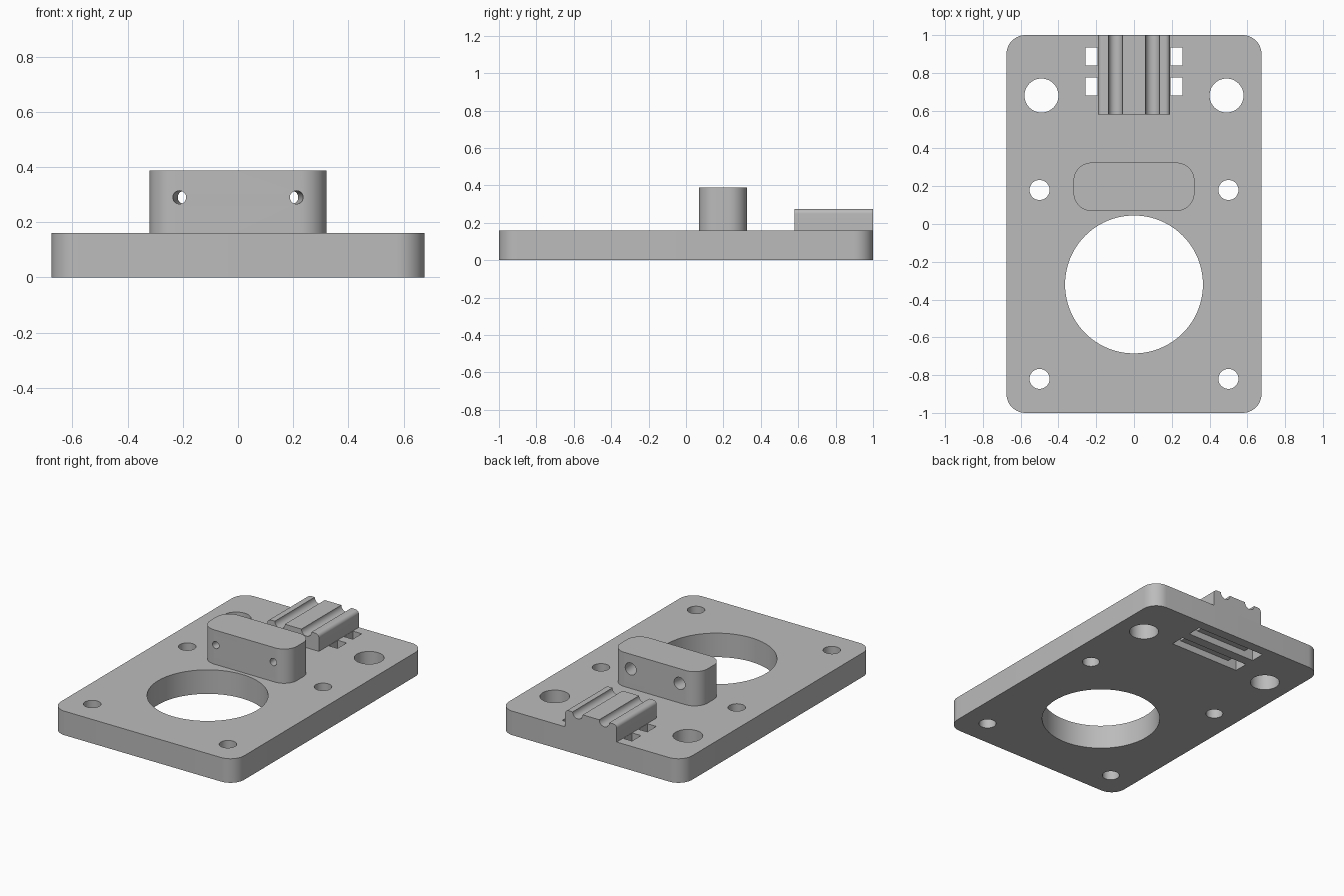
import bpy, bmesh
from math import pi, sin, cos, radians
from mathutils import Vector

cube = bpy.data.objects.get("Cube")
if cube:
    bpy.data.objects.remove(cube, do_unlink=True)

grey = bpy.data.materials.new("plain grey")
grey.use_nodes = True
grey.diffuse_color = (0.5, 0.5, 0.5, 1)
grey.node_tree.nodes["Principled BSDF"].inputs["Base Color"].default_value = (0.5, 0.5, 0.5, 1)

T = 0.16  # plate thickness


def arc(cx, cy, r, a0, a1, n=12):
    """Points along an arc, angles in degrees."""
    steps = [radians(a0 + (a1 - a0) * i / n) for i in range(n + 1)]
    return [(cx + r * cos(a), cy + r * sin(a)) for a in steps]


def rounded_rect(hx, hy, r, cy=0):
    pts = []
    for k, (sx, sy) in enumerate([(1, 1), (-1, 1), (-1, -1), (1, -1)]):
        pts += arc(sx * (hx - r), cy + sy * (hy - r), r, 90 * k, 90 * k + 90)
    return pts


def prism(name, start, sweep):
    """Solid made by sweeping a closed outline along a vector."""
    bm = bmesh.new()
    face = bm.faces.new([bm.verts.new(p) for p in start])
    ext = bmesh.ops.extrude_face_region(bm, geom=[face])
    moved = [v for v in ext["geom"] if isinstance(v, bmesh.types.BMVert)]
    bmesh.ops.translate(bm, verts=moved, vec=sweep)
    bmesh.ops.recalc_face_normals(bm, faces=bm.faces)
    me = bpy.data.meshes.new(name)
    bm.to_mesh(me)
    bm.free()
    me.materials.append(grey)
    ob = bpy.data.objects.new(name, me)
    bpy.context.collection.objects.link(ob)
    return ob


def upright(name, outline, z0, z1):
    return prism(name, [(x, y, z0) for x, y in outline], (0, 0, z1 - z0))


def box(name, x0, x1, y0, y1, z0, z1):
    return upright(name, [(x0, y0), (x1, y0), (x1, y1), (x0, y1)], z0, z1)


def rod(name, a, b, r, n=40):
    """Cylinder between two points."""
    a, b = Vector(a), Vector(b)
    d = b - a
    q = d.to_track_quat("Z", "Y")
    ring = [a + q @ Vector((x, y, 0)) for x, y in arc(0, 0, r, 0, 360, n)[:-1]]
    return prism(name, ring, d)


def cut(target, cutters):
    bpy.context.view_layer.objects.active = target
    for c in cutters:
        m = target.modifiers.new("cut", "BOOLEAN")
        m.operation, m.solver, m.object = "DIFFERENCE", "EXACT", c
        bpy.ops.object.modifier_apply(modifier=m.name)
        bpy.data.objects.remove(c, do_unlink=True)


def smooth(ob):
    bpy.ops.object.select_all(action="DESELECT")
    ob.select_set(True)
    bpy.context.view_layer.objects.active = ob
    bpy.ops.object.shade_smooth_by_angle(angle=radians(30))


# Base plate with its round holes
plate = upright("base_plate", rounded_rect(0.675, 1.0, 0.1), 0, T)
holes = [rod("bore", (0, -0.32, -0.1), (0, -0.32, 0.3), 0.365, 96)]
for s in (-1, 1):
    for x, y, r in [(0.5, 0.18, 0.053), (0.5, -0.82, 0.053), (0.49, 0.68, 0.09)]:
        holes.append(rod("bolt_hole", (s * x, y, -0.1), (s * x, y, 0.3), r, 48))

# Strap slots beside the cradle, linked by shallow channels underneath
for y0, y1 in [(0.68, 0.775), (0.84, 0.935)]:
    holes.append(box("strap_channel", -0.257, 0.257, y0, y1, -0.1, 0.045))
    for s in (-1, 1):
        x0, x1 = sorted((s * 0.192, s * 0.257))
        holes.append(box("strap_slot", x0, x1, y0, y1, -0.05, 0.3))
cut(plate, holes)
smooth(plate)

# Upright block with converging holes, counterbored at the back
block = upright("upright_block", rounded_rect(0.32, 0.128, 0.095, 0.197), T, 0.388)
bores = []
for s in (-1, 1):
    front, back = Vector((s * 0.212, 0.07, 0.29)), Vector((s * 0.18, 0.325, 0.29))
    d = back - front
    bores.append(rod("bore", front - d * 0.3, back + d * 0.3, 0.024))
    bores.append(rod("counterbore", front + d * 0.55, back + d * 0.3, 0.04))
cut(block, bores)
smooth(block)

# Cable cradle: rounded shoulders and two half-round grooves
top, rim, groove = 0.274, 0.025, 0.037
half = [(0.19, T)] + arc(0.19 - rim, top - rim, rim, 0, 90, 8)
half += arc(0.098, top, groove, 0, -180, 16)
profile = half + [(-x, z) for x, z in reversed(half)]
cradle = prism("cable_cradle", [(x, 0.58, z) for x, z in profile], (0, 0.42, 0))
smooth(cradle)
